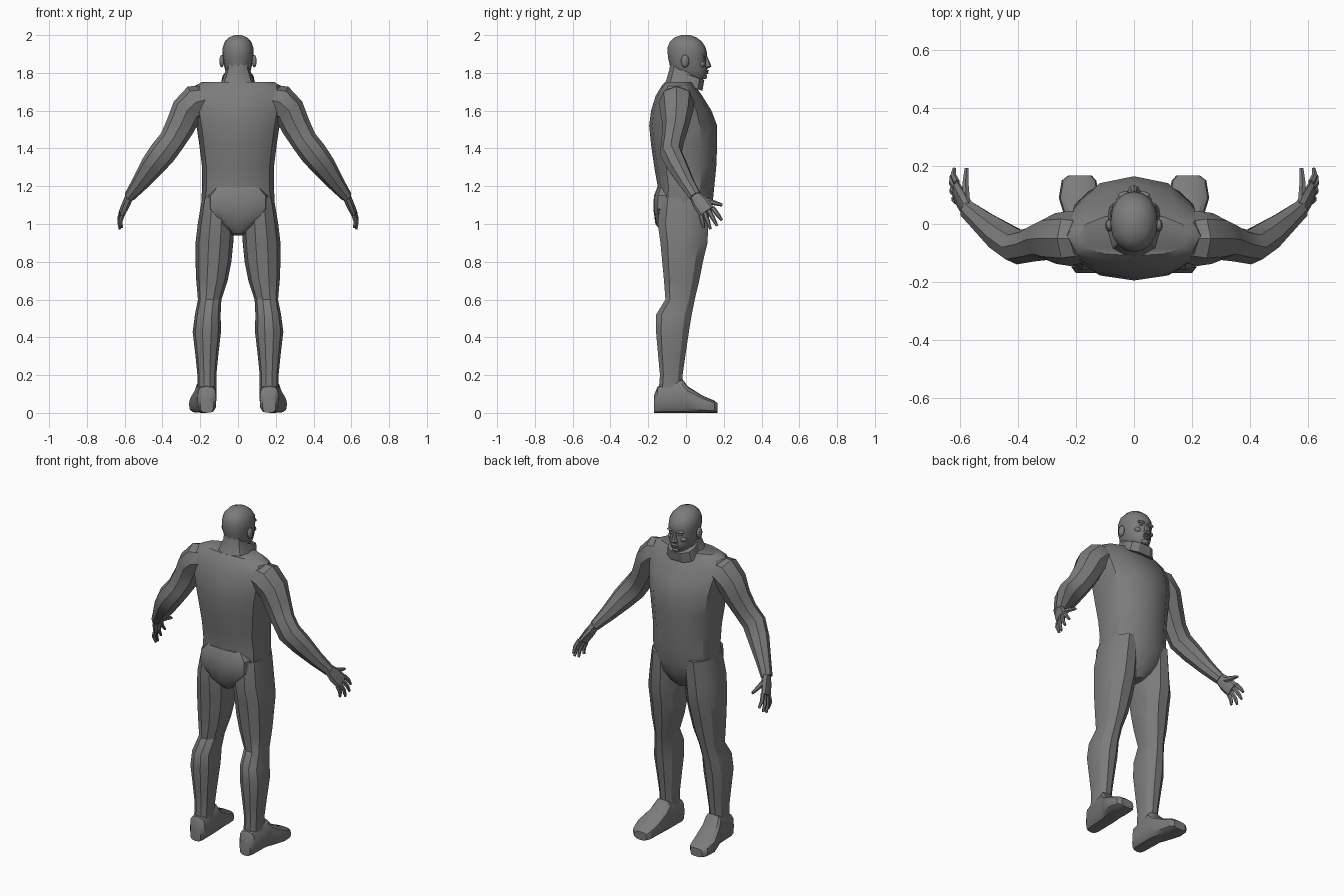
import bpy
import bmesh
from math import cos, sin, pi, radians
from mathutils import Vector

cube = bpy.data.objects.get("Cube")
if cube:
    bpy.data.objects.remove(cube, do_unlink=True)

grey = bpy.data.materials.new("mid grey")
grey.use_nodes = True
colour = (0.2, 0.2, 0.2, 1)
grey.diffuse_color = colour
grey.node_tree.nodes["Principled BSDF"].inputs["Base Color"].default_value = colour

X, Y, Z = Vector((1, 0, 0)), Vector((0, 1, 0)), Vector((0, 0, 1))


def power(value, exponent):
    return abs(value) ** exponent * (1 if value >= 0 else -1)


def finish(name, bm, mirror=False, angle=32):
    bmesh.ops.recalc_face_normals(bm, faces=bm.faces)
    mesh = bpy.data.meshes.new(name)
    bm.to_mesh(mesh)
    bm.free()
    mesh.materials.append(grey)
    obj = bpy.data.objects.new(name, mesh)
    bpy.context.collection.objects.link(obj)
    bpy.ops.object.select_all(action="DESELECT")
    obj.select_set(True)
    bpy.context.view_layer.objects.active = obj
    bpy.ops.object.shade_smooth_by_angle(angle=radians(angle))
    if mirror:
        obj.modifiers.new("Mirror", "MIRROR")
    return obj


def skin(name, rings, mirror=False, angle=32):
    """Bridge matching rings of points and cap both ends."""
    bm = bmesh.new()
    loops = [[bm.verts.new(p) for p in ring] for ring in rings]
    count = len(loops[0])
    for low, high in zip(loops, loops[1:]):
        for i in range(count):
            j = (i + 1) % count
            bm.faces.new((low[i], low[j], high[j], high[i]))
    bm.faces.new(loops[0])
    bm.faces.new(loops[-1])
    return finish(name, bm, mirror, angle)


def stack(name, rows, sides=12, front_pow=1, back_pow=0.75, side_pow=1, tilt=0, **kw):
    """Horizontal sections: height, centre x, half width, back y, front y."""
    rings = []
    for z, x, half, back, front in rows:
        mid, deep = (back + front) / 2, (front - back) / 2
        ring = []
        for i in range(sides):
            a = 2 * pi * i / sides
            p = front_pow if sin(a) > 0 else back_pow
            y = mid + deep * power(sin(a), p)
            ring.append((x + half * power(cos(a), side_pow), y, z - tilt * y))
        rings.append(ring)
    return skin(name, rings, **kw)


def tube(name, rows, ref=Y, sides=8, **kw):
    """Sections square to a path: centre, half width, half depth."""
    pts = [Vector(r[0]) for r in rows]
    rings = []
    for i, (_, wide, deep) in enumerate(rows):
        along = (pts[min(i + 1, len(pts) - 1)] - pts[max(i - 1, 0)]).normalized()
        u = along.cross(ref).normalized()
        v = u.cross(along)
        rings.append([pts[i] + u * wide * cos(2 * pi * k / sides)
                      + v * deep * sin(2 * pi * k / sides) for k in range(sides)])
    return skin(name, rings, **kw)


def blob(name, centre, size, mirror=False, seg=10):
    bm = bmesh.new()
    bmesh.ops.create_uvsphere(bm, u_segments=seg, v_segments=6, radius=1)
    for v in bm.verts:
        v.co = Vector(c + s * q for c, s, q in zip(centre, size, v.co))
    return finish(name, bm, mirror, 60)


# Torso and seat
stack("torso", [
    (.94, 0, .03, -.07, .06), (.97, 0, .09, -.12, .09), (1.03, 0, .17, -.15, .12),
    (1.1, 0, .195, -.155, .14), (1.2, 0, .19, -.15, .15), (1.3, 0, .19, -.168, .16),
    (1.42, 0, .205, -.185, .165), (1.52, 0, .22, -.195, .165), (1.6, 0, .235, -.185, .135),
    (1.68, 0, .25, -.16, .085), (1.73, 0, .23, -.13, .05), (1.752, 0, .19, -.11, .035)],
    back_pow=.7, side_pow=.9)
stack("seat", [
    (.95, 0, .03, -.125, -.02), (1.0, 0, .09, -.162, -.02), (1.08, 0, .16, -.173, -.02),
    (1.15, 0, .16, -.17, -.02), (1.195, 0, .12, -.152, -.02)], back_pow=.5, side_pow=.7)

# Legs
stack("leg", [
    (.08, .165, .05, -.15, -.02), (.2, .165, .05, -.14, -.015), (.3, .165, .06, -.15, 0),
    (.43, .165, .075, -.162, .02), (.52, .16, .068, -.162, .035), (.6, .15, .062, -.112, .05),
    (.7, .138, .083, -.12, .075), (.8, .13, .095, -.13, .095), (.9, .125, .1, -.14, .12),
    (1.0, .118, .095, -.155, .125), (1.14, .11, .08, -.14, .13)],
    sides=10, mirror=True)

# Feet: rounded box sections from heel to toe
foot = []
for y, x, half, top in [(-.17, .165, .035, .09), (-.15, .165, .05, .14), (-.02, .168, .055, .18),
                        (.01, .175, .06, .14), (.09, .19, .07, .09), (.15, .19, .06, .065),
                        (.168, .187, .04, .05)]:
    foot.append([(x + half * power(cos(2 * pi * k / 12), .6),
                  y, top / 2 + top / 2 * power(sin(2 * pi * k / 12), .6)) for k in range(12)])
skin("foot", foot, mirror=True)

# Arms, with the shoulder as the first sections
tube("arm", [
    ((.16, -.05, 1.66), .075, .08), ((.22, -.05, 1.645), .095, .095),
    ((.27, -.05, 1.6), .085, .088), ((.305, -.055, 1.52), .078, .07),
    ((.35, -.07, 1.44), .07, .06), ((.4, -.08, 1.375), .072, .06),
    ((.455, -.045, 1.305), .064, .055), ((.52, .005, 1.215), .045, .042),
    ((.575, .05, 1.145), .03, .034)], mirror=True)

# Hands
wrist, knuckle = Vector((.57, .045, 1.155)), Vector((.612, .11, 1.065))
tube("palm", [(wrist, .03, .022), (wrist.lerp(knuckle, .45), .043, .022),
              (knuckle, .045, .017)], ref=X, mirror=True)
tips = [(.62, .19, 1.02), (.63, .165, .99), (.627, .13, .972), (.615, .095, .98)]
for i, tip in enumerate(tips):
    base = knuckle + (i - 1.5) * Vector((0, -.021, -.013))
    bend = base.lerp(Vector(tip), .5) + X * .008
    tube("finger_" + str(i + 1), [(base, .013, .012), (bend, .012, .011), (tip, .007, .007)],
         ref=X, sides=6, mirror=True)
tube("thumb", [((.578, .07, 1.13), .02, .014), ((.582, .14, 1.115), .014, .012),
               ((.578, .192, 1.1), .008, .008)], ref=X, sides=6, mirror=True)

# Neck and collar
stack("neck", [(1.7, 0, .12, -.135, .06), (1.76, 0, .085, -.108, .06),
               (1.82, 0, .063, -.09, .06), (1.86, 0, .06, -.085, .05)], sides=10)
stack("collar", [(1.735, 0, .095, -.04, .09), (1.795, 0, .082, -.035, .1)],
      sides=10, tilt=.35, side_pow=.7)

# Head
stack("head", [
    (1.765, 0, .035, .02, .088), (1.785, 0, .056, -.05, .108), (1.815, 0, .068, -.082, .112),
    (1.85, 0, .077, -.088, .109), (1.88, 0, .081, -.095, .107), (1.9, 0, .082, -.097, .112),
    (1.935, 0, .081, -.097, .104), (1.965, 0, .07, -.085, .085), (1.988, 0, .048, -.06, .055),
    (2.0, 0, .018, -.025, .022)], sides=16, front_pow=.85, back_pow=.9, angle=40)

# Facial features
stack("nose", [(1.824, 0, .018, .09, .118), (1.834, 0, .022, .09, .135),
               (1.848, 0, .014, .09, .13), (1.888, 0, .008, .09, .112)], sides=8)
for name, z, y in (("upper_lip", 1.811, .11), ("lower_lip", 1.8, .108)):
    blob(name, (0, y, z), (.026, .011, .006))
blob("chin", (0, .095, 1.78), (.026, .017, .014))
blob("brow", (.03, .099, 1.892), (.026, .014, .008), True)
blob("eye", (.03, .097, 1.874), (.013, .009, .006), True)
blob("cheek", (.04, .083, 1.846), (.022, .018, .016), True)
blob("ear", (.086, -.005, 1.862), (.013, .022, .034), True)
